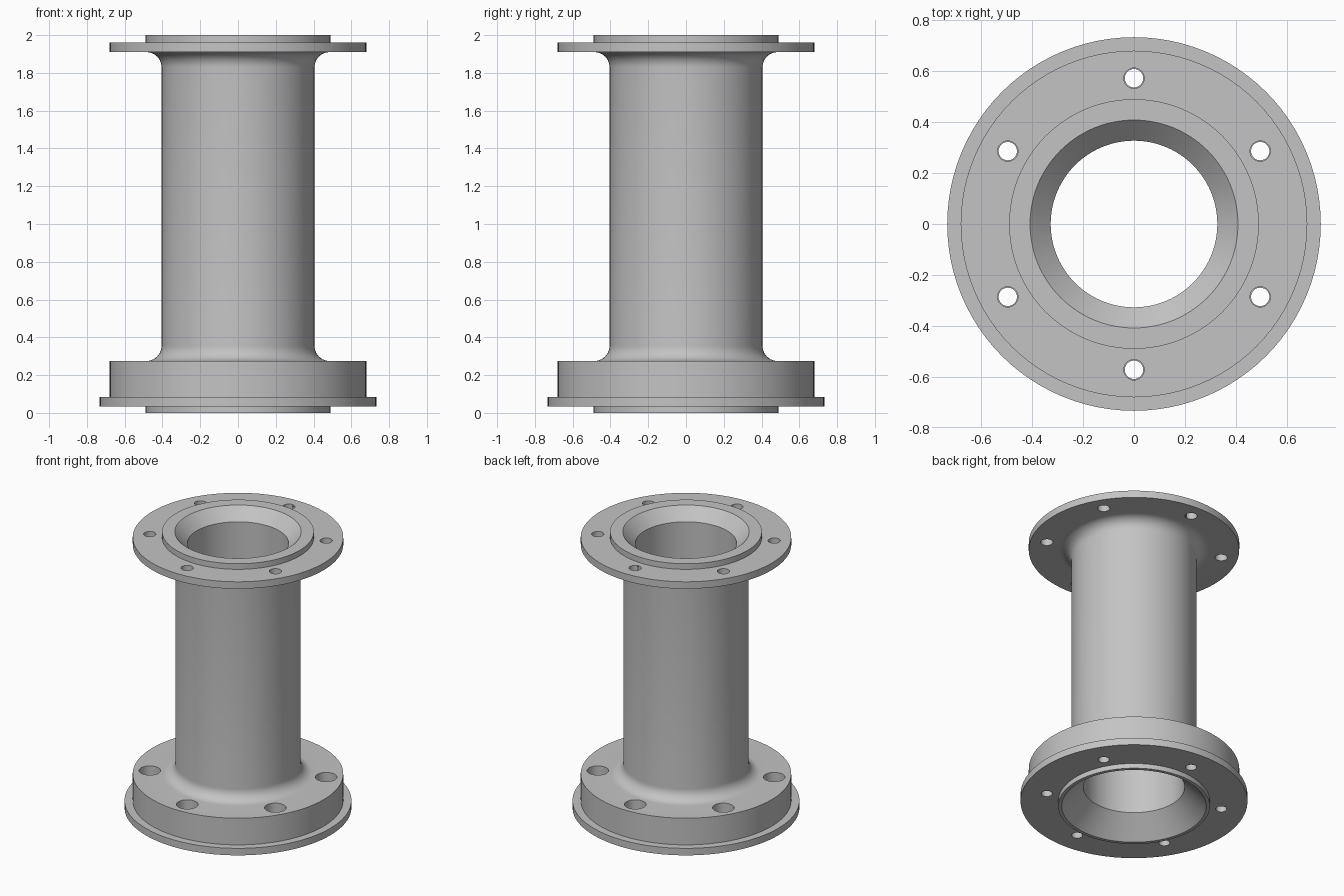
import bpy, bmesh
from math import sin, cos, pi, radians

cube = bpy.data.objects.get("Cube")
if cube:
    bpy.data.objects.remove(cube, do_unlink=True)

SEGMENTS = 96
BORE, TUBE, FILLET = 0.327, 0.405, 0.08
BASE_TOP, HEAD_BOTTOM = 0.275, 1.91

steel = bpy.data.materials.new("grey steel")
steel.use_nodes = True
steel.diffuse_color = (0.55, 0.55, 0.55, 1)
steel.node_tree.nodes["Principled BSDF"].inputs["Base Color"].default_value = steel.diffuse_color


def lathe(name, profile):
    """Turn a closed (radius, height) outline around the z axis."""
    bm = bmesh.new()
    rings = []
    for i in range(SEGMENTS):
        a = 2 * pi * i / SEGMENTS
        rings.append([bm.verts.new((r * cos(a), r * sin(a), z)) for r, z in profile])
    n = len(profile)
    for i, ring in enumerate(rings):
        following = rings[(i + 1) % SEGMENTS]
        for j in range(n):
            k = (j + 1) % n
            bm.faces.new((ring[j], following[j], following[k], ring[k]))
    bmesh.ops.recalc_face_normals(bm, faces=bm.faces)
    mesh = bpy.data.meshes.new(name)
    bm.to_mesh(mesh)
    bm.free()
    obj = bpy.data.objects.new(name, mesh)
    bpy.context.collection.objects.link(obj)
    mesh.materials.append(steel)
    return obj


def fillet(z, start, end, steps=10):
    """Quarter circle blending the tube into a flange."""
    angles = [radians(start + (end - start) * i / steps) for i in range(steps + 1)]
    return [(TUBE + FILLET + FILLET * cos(a), z + FILLET * sin(a)) for a in angles]


def drill(obj, radius, low, high):
    """Cut a ring of six bolt holes."""
    for i in range(6):
        a = radians(30 + 60 * i)
        bpy.ops.mesh.primitive_cylinder_add(
            vertices=32, radius=radius, depth=high - low,
            location=(0.572 * cos(a), 0.572 * sin(a), (low + high) / 2))
        cutter = bpy.context.object
        cutter.name = "hole_cutter"
        cutter.hide_render = True
        cutter.data.materials.append(steel)
        mod = obj.modifiers.new("bolt hole", "BOOLEAN")
        mod.operation, mod.solver, mod.object = "DIFFERENCE", "EXACT", cutter
        bpy.context.view_layer.objects.active = obj
        bpy.ops.object.modifier_apply(modifier=mod.name)
        bpy.data.objects.remove(cutter, do_unlink=True)


# Base flange with raised face, tube, head flange, then the chamfered bore
base = [(0.467, 0), (0.49, 0), (0.49, 0.035), (0.733, 0.035), (0.733, 0.085),
        (0.68, 0.085), (0.68, BASE_TOP)]
head = [(0.68, HEAD_BOTTOM), (0.68, 1.96), (0.49, 1.96), (0.49, 2), (0.408, 2)]
bore = [(BORE, 1.918), (BORE, 0.14)]
outline = (base + fillet(BASE_TOP + FILLET, 270, 180)
           + fillet(HEAD_BOTTOM - FILLET, 180, 90) + head + bore)
pipe = lathe("flanged_pipe", outline)

# Head holes, base through holes and base counterbores
drill(pipe, 0.04, 1.88, 2.05)
drill(pipe, 0.036, -0.05, 0.15)
drill(pipe, 0.07, 0.085, 0.32)

bpy.ops.object.select_all(action="DESELECT")
pipe.select_set(True)
bpy.context.view_layer.objects.active = pipe
bpy.ops.object.shade_smooth_by_angle(angle=radians(30))
